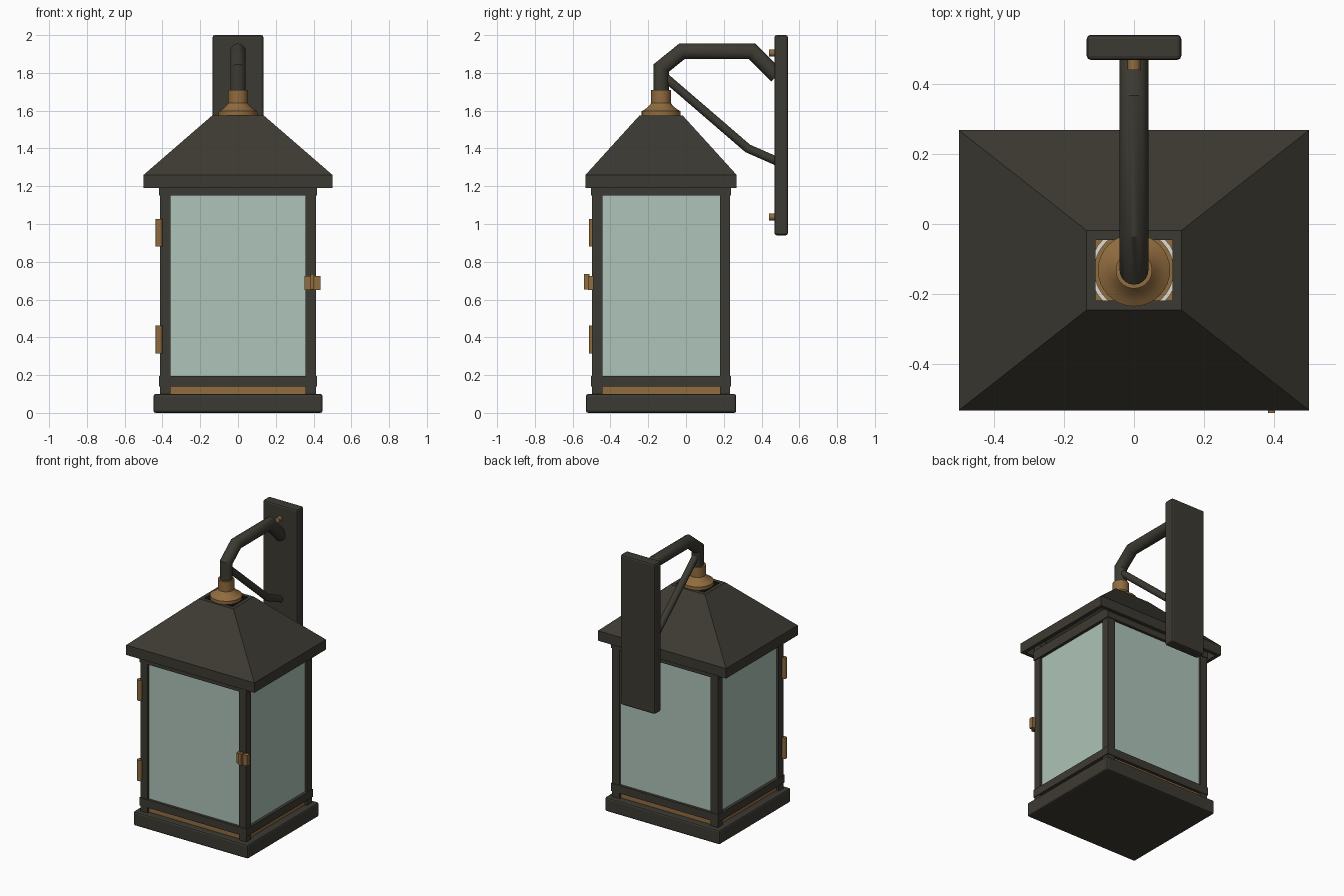
import bpy, bmesh, math
from mathutils import Vector

if "Cube" in bpy.data.objects:
    bpy.data.objects.remove(bpy.data.objects["Cube"])

CY = -0.132                      # lantern centre in y
HX, HY, POST = 0.412, 0.366, 0.055


def material(name, rgb):
    m = bpy.data.materials.new(name)
    m.diffuse_color = (*rgb, 1)
    m.use_nodes = True
    m.node_tree.nodes["Principled BSDF"].inputs["Base Color"].default_value = m.diffuse_color
    return m


IRON = material("dark_iron", (0.046, 0.042, 0.032))
BRASS = material("brass", (0.28, 0.15, 0.05))
GLASS = material("pale_glass", (0.42, 0.55, 0.48))
WAX = material("ivory", (0.75, 0.72, 0.62))


def finish(name, bm, mat, smooth=False, bevel=0):
    bmesh.ops.recalc_face_normals(bm, faces=bm.faces)
    me = bpy.data.meshes.new(name)
    bm.to_mesh(me)
    bm.free()
    ob = bpy.data.objects.new(name, me)
    bpy.context.collection.objects.link(ob)
    me.materials.append(mat)
    if bevel:
        mod = ob.modifiers.new("bevel", 'BEVEL')
        mod.width, mod.segments = bevel, 2
    if smooth:
        bpy.ops.object.select_all(action='DESELECT')
        ob.select_set(True)
        bpy.context.view_layer.objects.active = ob
        bpy.ops.object.shade_smooth_by_angle(angle=math.radians(35))
    return ob


def box(name, x, y, z, mat, bevel=0):
    bm = bmesh.new()
    bmesh.ops.create_cube(bm, size=1)
    for v in bm.verts:
        v.co = [a + (b - a) * (c + 0.5) for (a, b), c in zip((x, y, z), v.co)]
    return finish(name, bm, mat, bevel=bevel)


def loft(name, rings, mat, smooth=False, closed=False):
    """Skin a list of vertex rings; closed joins last to first, else ends are capped."""
    bm = bmesh.new()
    vs = [[bm.verts.new(p) for p in r] for r in rings]
    n = len(vs[0])
    pairs = list(zip(vs, vs[1:])) + ([(vs[-1], vs[0])] if closed else [])
    for a, b in pairs:
        for i in range(n):
            bm.faces.new((a[i], a[(i + 1) % n], b[(i + 1) % n], b[i]))
    if not closed:
        bm.faces.new(vs[0])
        bm.faces.new(vs[-1])
    return finish(name, bm, mat, smooth)


def rect(hx, hy, z):
    return [(sx * hx, CY + sy * hy, z) for sx, sy in ((-1, -1), (1, -1), (1, 1), (-1, 1))]


def lathe(name, profile, mat, x=0, y=CY, n=32, closed=False):
    rings = [[(x + r * math.cos(2 * math.pi * i / n), y + r * math.sin(2 * math.pi * i / n), z)
              for i in range(n)] for r, z in profile]
    return loft(name, rings, mat, True, closed)


def pipe(name, path, r, mat, n=20):
    """Mitred round tube along a path of (y, z) points in the x = 0 plane."""
    pts = [Vector(p) for p in path]
    rings = []
    for i, p in enumerate(pts):
        d0 = (p - pts[i - 1]).normalized() if i else (pts[1] - p).normalized()
        d1 = (pts[i + 1] - p).normalized() if i < len(pts) - 1 else d0
        t = (d0 + d1).normalized()
        nrm = Vector((-t.y, t.x)) / t.dot(d0)
        ring = []
        for k in range(n):
            a = 2 * math.pi * k / n
            q = p + nrm * r * math.sin(a)
            ring.append((r * math.cos(a), q.x, q.y))
        rings.append(ring)
    return loft(name, rings, mat, True)


# base plinth and brass floor tray
box("base", (-0.448, 0.448), (-0.53, 0.266), (0, 0.1), IRON, 0.012)
box("brass_tray", (-0.395, 0.395), (CY - 0.349, CY + 0.349), (0.09, 0.14), BRASS)

# corner posts
for sx in (-1, 1):
    for sy in (-1, 1):
        xs = sorted((sx * HX, sx * (HX - POST)))
        ys = sorted((CY + sy * HY, CY + sy * (HY - POST)))
        box("corner_post", xs, ys, (0.09, 1.28), IRON)

# rail frames round the bottom and top of the glazing
for name, z0, z1 in (("bottom_rail", 0.14, 0.195), ("top_rail", 1.15, 1.22)):
    o, i = (HX + 0.006, HY + 0.004), (HX - 0.05, HY - 0.05)
    loft(name, [rect(*o, z0), rect(*o, z1), rect(*i, z1), rect(*i, z0)], IRON, closed=True)

# glass panes
for s in (-1, 1):
    ys = sorted((CY + s * (HY - 0.015), CY + s * (HY - 0.03)))
    box("glass_pane_wide", (-0.362, 0.362), ys, (0.185, 1.16), GLASS)
    xs = sorted((s * (HX - 0.015), s * (HX - 0.03)))
    box("glass_pane_side", xs, (CY - 0.316, CY + 0.316), (0.185, 1.16), GLASS)

# glass chimney inside
lathe("inner_chimney", [(0.113, 0.14), (0.125, 0.14), (0.125, 0.85), (0.113, 0.85)], WAX, closed=True)

# hollow hipped roof with an open square crown
loft("roof", [rect(0.5, 0.4, 1.19), rect(0.5, 0.4, 1.26), rect(0.136, 0.114, 1.575),
              rect(0.11, 0.087, 1.575), rect(0.475, 0.375, 1.245), rect(0.475, 0.375, 1.19)],
     IRON, closed=True)

# brass collar
lathe("brass_collar", [(0.103, 1.573), (0.103, 1.597), (0.085, 1.607), (0.066, 1.623), (0.052, 1.64),
                       (0.052, 1.71), (0.04, 1.71), (0.04, 1.573)], BRASS, closed=True)

# bracket arm, brace and wall plate
pipe("bracket_arm", [(CY, 1.58), (CY, 1.825), (-0.022, 1.914), (0.35, 1.914), (0.48, 1.783)], 0.041, IRON)
pipe("bracket_brace", [(-0.12, 1.785), (0.327, 1.4), (0.48, 1.333)], 0.023, IRON)
box("wall_plate", (-0.135, 0.135), (0.468, 0.54), (0.94, 2.0), IRON, 0.012)

# wall plate screws
for z in (1.905, 1.037):
    rings = [[(0.018 * math.cos(k * math.pi / 6), y, z + 0.018 * math.sin(k * math.pi / 6))
              for k in range(12)] for y in (0.44, 0.475)]
    loft("plate_screw", rings, BRASS, True)

# door hinges
for z in (0.315, 0.88):
    lathe("door_hinge", [(0.0175, z), (0.0175, z + 0.147)], BRASS, x=-0.418, y=-0.497, n=12)

# door latch
box("latch_plate", (0.353, 0.436), (-0.52, -0.49), (0.65, 0.725), BRASS)
box("latch_knob", (0.383, 0.403), (-0.54, -0.51), (0.652, 0.735), BRASS)
